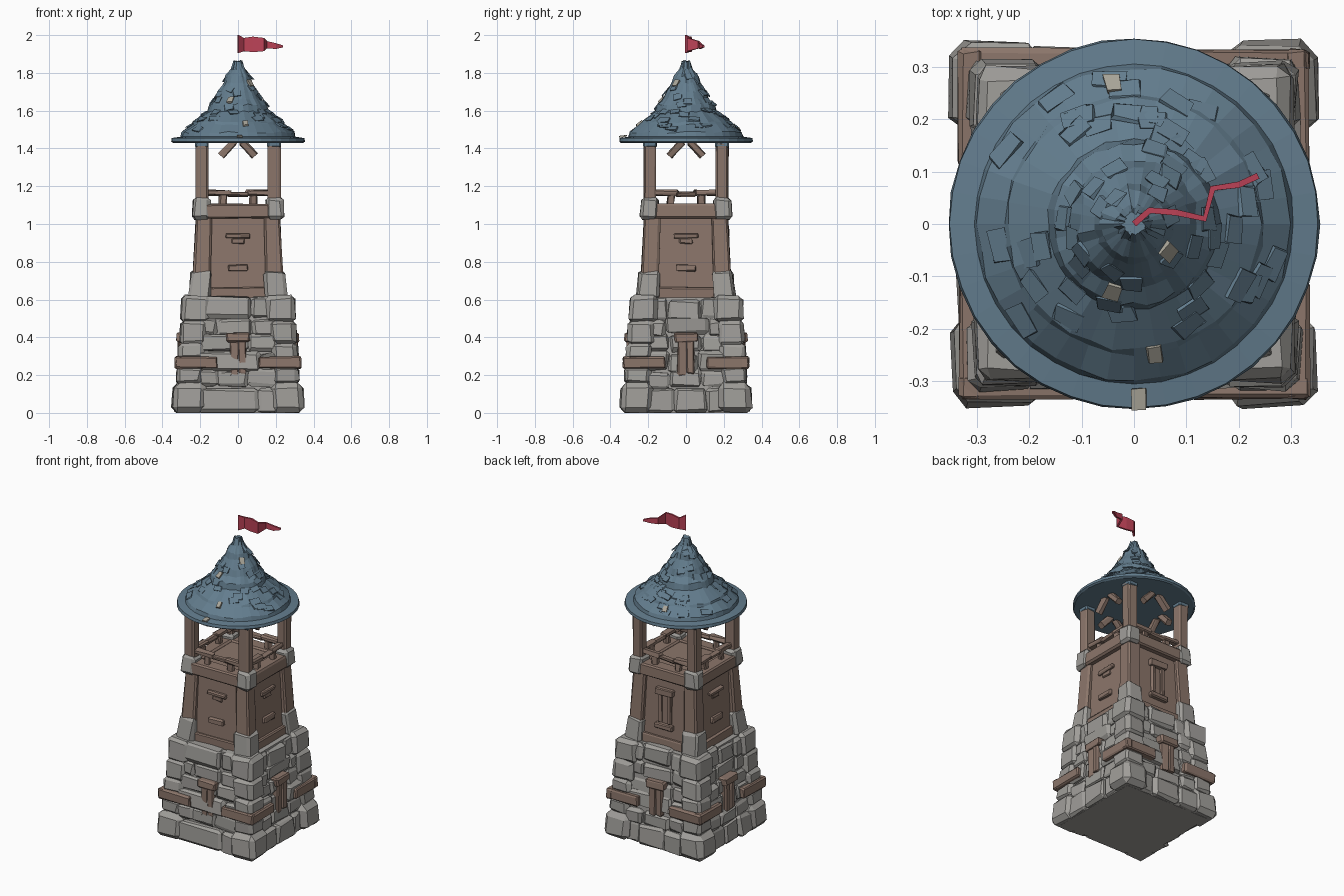
import bpy, bmesh, math, random
from mathutils import Matrix, Vector

random.seed(7)
if "Cube" in bpy.data.objects:
    bpy.data.objects.remove(bpy.data.objects["Cube"])


def material(name, rgb):
    m = bpy.data.materials.new(name)
    m.use_nodes = True
    m.diffuse_color = (*rgb, 1)
    m.node_tree.nodes["Principled BSDF"].inputs["Base Color"].default_value = (*rgb, 1)
    return m


STONE = material("stone grey", (0.35, 0.34, 0.32))
WOOD = material("weathered wood", (0.26, 0.18, 0.145))
SLATE = material("blue slate", (0.125, 0.205, 0.27))
RED = material("flag red", (0.50, 0.055, 0.095))
PALE = material("pale patch", (0.40, 0.38, 0.32))


def finish(bm, name, mat):
    mesh = bpy.data.meshes.new(name)
    bm.to_mesh(mesh)
    bm.free()
    mesh.materials.append(mat)
    obj = bpy.data.objects.new(name, mesh)
    bpy.context.collection.objects.link(obj)
    return obj


def add_box(bm, lo, hi, turn=0, taper=1.0, bevel=0.0, jitter=0.0, matrix=None):
    """Chipped box; its top is scaled about the tower axis, then quarter-turned."""
    tmp = bmesh.new()
    lo, hi = Vector(lo), Vector(hi)
    bmesh.ops.create_cube(tmp, size=1)
    for v in tmp.verts:
        top = v.co.z > 0
        v.co = Vector([(a + b) / 2 + c * (b - a) for a, b, c in zip(lo, hi, v.co)])
        if top:
            v.co.x *= taper
            v.co.y *= taper
    if bevel:
        bmesh.ops.bevel(tmp, geom=tmp.edges[:], offset=bevel, segments=1,
                        affect='EDGES', profile=0.5, clamp_overlap=True)
    for v in tmp.verts:
        v.co += Vector([random.uniform(-jitter, jitter) for _ in range(3)])
        v.co.z = max(v.co.z, 0)
    tmp.transform(matrix or Matrix.Rotation(turn * math.pi / 2, 4, 'Z'))
    mesh = bpy.data.meshes.new("scratch")
    tmp.to_mesh(mesh)
    tmp.free()
    bm.from_mesh(mesh)
    bpy.data.meshes.remove(mesh)


def four_sides(name, mat, boxes, turns=range(4), **kw):
    """Repeat boxes, given for the front side, on the chosen sides."""
    bm = bmesh.new()
    for turn in turns:
        for lo, hi in boxes:
            add_box(bm, lo, hi, turn, **kw)
    return finish(bm, name, mat)


def corner(inner, outer, z0, z1):
    return ((inner, -outer, z0), (outer, -inner, z1))


# Stone base: solid core, stacked corner stones and coursed wall stones
bm = bmesh.new()
add_box(bm, (-0.30, -0.30, 0), (0.30, 0.30, 0.61), taper=0.87)
finish(bm, "base_core", STONE)

four_sides("corner_foot", STONE, [corner(0.175, 0.352, 0.0, 0.16)],
           taper=0.97, bevel=0.03, jitter=0.005)
four_sides("corner_stones", STONE,
           [corner(0.19, 0.325, 0.15, 0.25), corner(0.18, 0.318, 0.28, 0.37),
            corner(0.17, 0.31, 0.36, 0.49), corner(0.15, 0.302, 0.48, 0.622)],
           taper=0.985, bevel=0.02, jitter=0.006)

bm = bmesh.new()
courses = [0, 0.13, 0.22, 0.32, 0.41, 0.5, 0.61]
for turn in range(4):
    for z0, z1 in zip(courses, courses[1:]):
        cuts = [-0.21, random.uniform(-0.12, -0.05), random.uniform(0.05, 0.12), 0.21]
        if random.random() < 0.35:
            cuts.pop(1)
        for x0, x1 in zip(cuts, cuts[1:]):
            face = 0.328 - 0.085 * z0 + random.uniform(-0.012, 0.008)
            dz = random.uniform(-0.012, 0.012) if z0 else 0
            add_box(bm, (x0, -face, z0 + dz), (x1, -0.2, z1 + dz), turn, taper=0.985,
                    bevel=0.015, jitter=0.007)
finish(bm, "wall_stones", STONE)

# Wooden straps wrapping each corner
four_sides("corner_straps", WOOD,
           [((0.11, -0.334, 0.235), (0.334, -0.29, 0.298)),
            ((0.29, -0.334, 0.235), (0.334, -0.11, 0.298))], bevel=0.007, jitter=0.003)

# Boarded doors with lintels on each side of the base
four_sides("base_doors", WOOD, [((-0.045, -0.312, 0.2), (0.002, -0.25, 0.38)),
                                ((0.002, -0.316, 0.21), (0.045, -0.25, 0.38))],
           bevel=0.006, jitter=0.004)
four_sides("door_lintels", WOOD, [((-0.062, -0.325, 0.375), (0.062, -0.25, 0.425))],
           bevel=0.008, jitter=0.004)

# Wooden storey: panelled core, corner posts and sill beams
bm = bmesh.new()
add_box(bm, (-0.215, -0.215, 0.58), (0.215, 0.215, 1.095), taper=0.92)
finish(bm, "wooden_storey", WOOD)
four_sides("storey_posts", WOOD, [corner(0.15, 0.245, 0.6, 1.06)],
           taper=0.9, bevel=0.01, jitter=0.003)
four_sides("sill_beams", WOOD, [((-0.16, -0.23, 0.605), (0.16, -0.18, 0.665))],
           bevel=0.006, jitter=0.003)
four_sides("post_footings", STONE, [corner(0.145, 0.262, 0.6, 0.752)],
           taper=0.94, bevel=0.014, jitter=0.006)

# Small ledges on three sides, a shuttered window on the back
four_sides("wall_ledges", WOOD, [((-0.052, -0.228, 0.75), (0.052, -0.18, 0.785)),
                                 ((-0.065, -0.222, 0.925), (0.065, -0.18, 0.95)),
                                 ((-0.035, -0.212, 0.895), (0.035, -0.18, 0.925))],
           turns=(0, 1, 3), bevel=0.005, jitter=0.003)
four_sides("back_window", WOOD, [((-0.062, -0.232, 0.935), (0.062, -0.18, 0.975)),
                                 ((-0.062, -0.236, 0.72), (0.062, -0.18, 0.755)),
                                 ((-0.048, -0.222, 0.755), (-0.022, -0.18, 0.935)),
                                 ((0.022, -0.222, 0.755), (0.048, -0.18, 0.935))],
           turns=(2,), bevel=0.005, jitter=0.003)

# Collar beams with capped corners
four_sides("collar_beams", WOOD, [((-0.235, -0.235, 1.03), (0.235, -0.15, 1.107))],
           bevel=0.009, jitter=0.003)
four_sides("collar_corners", STONE, [corner(0.15, 0.244, 1.025, 1.14)],
           taper=0.97, bevel=0.016, jitter=0.005)

# Open belfry: posts, slate caps, railings and diagonal braces
four_sides("belfry_posts", WOOD, [corner(0.158, 0.224, 1.1, 1.435)],
           bevel=0.009, jitter=0.003)
four_sides("post_caps", SLATE, [corner(0.155, 0.227, 1.405, 1.44)], bevel=0.008, jitter=0.002)
four_sides("railings", WOOD, [((-0.17, -0.21, 1.152), (-0.04, -0.17, 1.18)),
                              ((-0.05, -0.207, 1.147), (0.06, -0.173, 1.17)),
                              ((0.05, -0.21, 1.152), (0.17, -0.17, 1.178)),
                              ((-0.1, -0.205, 1.09), (-0.062, -0.175, 1.155)),
                              ((0.062, -0.205, 1.09), (0.1, -0.175, 1.155))],
           bevel=0.006, jitter=0.005)
bm = bmesh.new()
for turn in range(4):
    for side in (-1, 1):
        m = (Matrix.Rotation(turn * math.pi / 2, 4, 'Z')
             @ Matrix.Translation((side * 0.09, -0.19, 1.36))
             @ Matrix.Rotation(-side * math.radians(43), 4, 'Y'))
        add_box(bm, (-0.018, -0.018, -0.105), (0.018, 0.018, 0.105), bevel=0.006,
                jitter=0.004, matrix=m)
finish(bm, "belfry_braces", WOOD)

# Tiered conical roof, turned from a stepped profile
profile = [(0.345, 1.43), (0.355, 1.437), (0.352, 1.455), (0.305, 1.462), (0.3, 1.485),
           (0.25, 1.525), (0.242, 1.54), (0.165, 1.595), (0.155, 1.632), (0.125, 1.66),
           (0.108, 1.7), (0.076, 1.745), (0.066, 1.782), (0.036, 1.82), (0.022, 1.862)]
SEG = 36
bm = bmesh.new()
rings = []
for i, (r, z) in enumerate(profile):
    wob = 0.002 if i < 4 else 0.006
    rings.append([bm.verts.new((
        (r + random.uniform(-wob, wob * 0.5)) * math.cos(2 * math.pi * s / SEG),
        (r + random.uniform(-wob, wob * 0.5)) * math.sin(2 * math.pi * s / SEG),
        z + (random.uniform(-wob, wob) if i > 3 else 0))) for s in range(SEG)])
for a, b in zip(rings, rings[1:]):
    for s in range(SEG):
        t = (s + 1) % SEG
        bm.faces.new((a[s], a[t], b[t], b[s]))
bm.faces.new(rings[0][::-1])
bm.faces.new(rings[-1])
finish(bm, "roof", SLATE)


def on_roof(x, y, spin=0.0):
    """Frame lying on the roof slope below plan position x, y."""
    r, ang = math.hypot(x, y), math.atan2(y, x)
    for (r0, z0), (r1, z1) in zip(profile[2:], profile[3:]):
        if r1 <= r <= r0:
            z = z0 + (z1 - z0) * (r0 - r) / (r0 - r1)
    slope = 0.15 if r > 0.3 else 0.62 if r > 0.16 else 0.9
    return (Matrix.Translation((x, y, z)) @ Matrix.Rotation(ang, 4, 'Z')
            @ Matrix.Rotation(slope, 4, 'Y') @ Matrix.Rotation(spin, 4, 'Z'))


# Lifted shingles and pale worn patches on the roof
bm = bmesh.new()
for i in range(60):
    r, a = random.uniform(0.06, 0.285), random.uniform(0, 2 * math.pi)
    w = 0.012 + 0.07 * r
    add_box(bm, (-0.018, -w, -0.008), (0.018, w, 0.005), jitter=0.004,
            matrix=on_roof(r * math.cos(a), r * math.sin(a), random.uniform(-0.3, 0.3)))
finish(bm, "roof_shingles", SLATE)
bm = bmesh.new()
for x, y in [(-0.04, 0.265), (0.06, -0.05), (-0.04, -0.125), (0.04, -0.245), (0.01, -0.333)]:
    add_box(bm, (-0.019, -0.014, 0.001), (0.019, 0.014, 0.01), jitter=0.003,
            matrix=on_roof(x, y))
finish(bm, "roof_patches", PALE)

# Waving pennant floating over the peak
path = [(0, 0, 1.905, 2.0), (0.03, 0.026, 1.915, 1.985), (0.08, 0.022, 1.91, 1.992),
        (0.135, 0.01, 1.915, 1.985), (0.15, 0.068, 1.93, 1.968), (0.2, 0.075, 1.927, 1.957),
        (0.237, 0.092, 1.935, 1.945)]
bm = bmesh.new()
cols = [(bm.verts.new((x, y, z0)), bm.verts.new((x, y, z1))) for x, y, z0, z1 in path]
for a, b in zip(cols, cols[1:]):
    bm.faces.new((a[0], b[0], b[1], a[1]))
flag = finish(bm, "pennant", RED)
solid = flag.modifiers.new("cloth", 'SOLIDIFY')
solid.thickness, solid.offset = 0.012, 0
